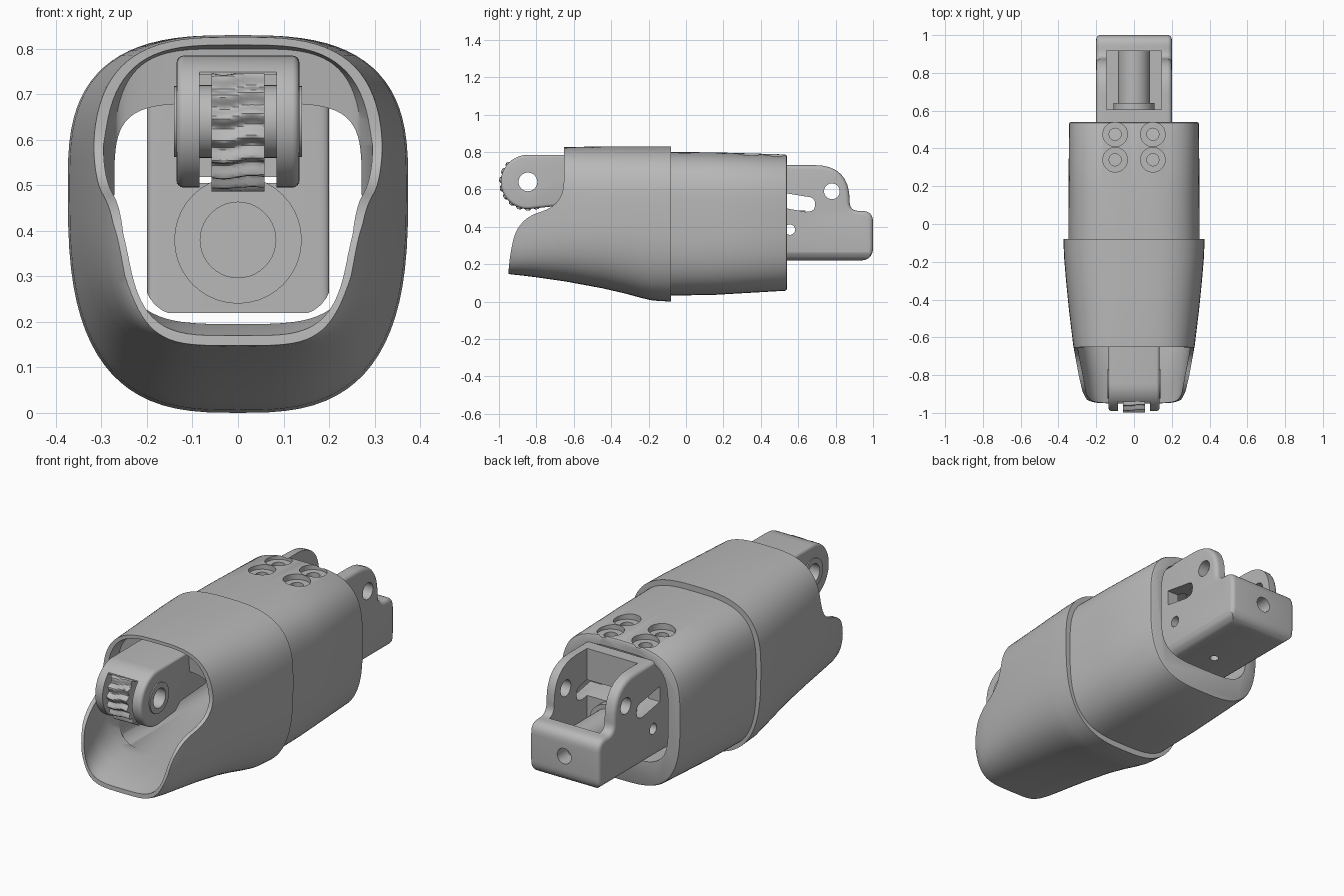
import bpy, bmesh
from math import sin, cos, pi, radians

cube = bpy.data.objects.get("Cube")
if cube:
    bpy.data.objects.remove(cube, do_unlink=True)

TONE = (0.48, 0.48, 0.48, 1)
grey = bpy.data.materials.new("plain grey")
grey.use_nodes = True
grey.diffuse_color = TONE
grey.node_tree.nodes["Principled BSDF"].inputs["Base Color"].default_value = TONE


def skin(name, rings):
    """Join rings of points and cap the ends."""
    bm = bmesh.new()
    vs = [[bm.verts.new(p) for p in r] for r in rings]
    n = len(vs[0])
    for a, b in zip(vs, vs[1:]):
        for i in range(n):
            j = (i + 1) % n
            bm.faces.new((a[i], a[j], b[j], b[i]))
    bm.faces.new(vs[0])
    bm.faces.new(vs[-1])
    bmesh.ops.recalc_face_normals(bm, faces=bm.faces)
    me = bpy.data.meshes.new(name)
    bm.to_mesh(me)
    bm.free()
    me.materials.append(grey)
    ob = bpy.data.objects.new(name, me)
    bpy.context.collection.objects.link(ob)
    return ob


def place(axis, a, b, t):
    """Point from two profile coordinates plus a distance along an axis."""
    return {"x": (t, a, b), "y": (a, t, b), "z": (a, b, t)}[axis]


def prism(name, axis, pts, t0, t1):
    return skin(name, [[place(axis, a, b, t) for a, b in pts] for t in (t0, t1)])


def inset(pts, d):
    """Move a counter-clockwise profile inwards along its corner normals."""
    out = []
    for i, (a, b) in enumerate(pts):
        (pa, pb), (na, nb) = pts[i - 1], pts[(i + 1) % len(pts)]
        ta, tb = na - pa, nb - pb
        length = (ta * ta + tb * tb) ** 0.5
        out.append((a - tb / length * d, b + ta / length * d))
    return out


def soft_plate(name, pts, half, r):
    """Prism across x with rounded edges on both sides."""
    turns = [i * pi / 8 for i in range(5)]
    steps = [(half - r + r * sin(t), r - r * cos(t)) for t in turns]
    rows = [(-x, d) for x, d in reversed(steps)] + steps
    return skin(name, [[(x, a, b) for a, b in inset(pts, d)] for x, d in rows])


def rod(name, axis, a, b, r, t0, t1, n=40):
    turns = [2 * pi * i / n for i in range(n)]
    return prism(name, axis, [(a + r * cos(t), b + r * sin(t)) for t in turns], t0, t1)


def box(name, x, y, z):
    return prism(name, "x", [(y[0], z[0]), (y[1], z[0]), (y[1], z[1]), (y[0], z[1])], *x)


def rounded(corners, steps=6):
    """Polygon from (a, b, radius) corners, each corner softened by a curve."""
    pts = []
    for i, (a, b, r) in enumerate(corners):
        if r == 0:
            pts.append((a, b))
            continue
        ends = []
        for q in (corners[i - 1], corners[(i + 1) % len(corners)]):
            d = ((q[0] - a) ** 2 + (q[1] - b) ** 2) ** 0.5
            ends.append((a + (q[0] - a) * r / d, b + (q[1] - b) * r / d))
        for s in range(steps + 1):
            t = s / steps
            w = ((1 - t) ** 2, 2 * t * (1 - t), t * t)
            pts.append(tuple(w[0] * ends[0][k] + w[1] * (a, b)[k] + w[2] * ends[1][k] for k in (0, 1)))
    return pts


def cut(ob, *cutters, op="DIFFERENCE"):
    bpy.context.view_layer.objects.active = ob
    for c in cutters:
        mod = ob.modifiers.new("cut", "BOOLEAN")
        mod.object, mod.operation, mod.solver = c, op, "EXACT"
        bpy.ops.object.modifier_apply(modifier=mod.name)
        bpy.data.objects.remove(c, do_unlink=True)


def squircle(y, hw, zb, zm, zt, n, count=80):
    ring = []
    for i in range(count):
        c, s = cos(2 * pi * i / count), sin(2 * pi * i / count)
        x = hw * abs(c) ** (2 / n) * (1 if c > 0 else -1)
        h = abs(s) ** (2 / n)
        ring.append((x, y, zm + (zt - zm) * h if s > 0 else zm - (zm - zb) * h))
    return ring


def loft(name, sections):
    return skin(name, [squircle(*s) for s in sections])


def cavity():
    return loft("cavity", [
        (-0.97, .222, .165, .48, .80, 4), (-0.9, .252, .18, .48, .80, 4),
        (-0.8, .27, .195, .48, .80, 3.6), (-0.66, .298, .195, .48, .81, 3.3),
        (-0.6, .275, .195, .45, .80, 4), (-0.59, .272, .195, .45, .68, 5),
        (0.1, .272, .19, .45, .68, 5), (0.3, .275, .19, .45, .735, 4),
        (0.6, .275, .19, .45, .735, 4)])


# Front sleeve with a scooped mouth
sleeve = loft("front_sleeve", [
    (-0.95, .235, .148, .5, .815, 4.2), (-0.93, .255, .145, .5, .818, 4),
    (-0.88, .275, .14, .5, .82, 3.8), (-0.8, .293, .13, .5, .822, 3.5),
    (-0.64, .322, .107, .5, .826, 3.1), (-0.45, .345, .072, .5, .83, 2.9),
    (-0.32, .358, .042, .5, .83, 2.9), (-0.24, .365, .02, .5, .83, 2.9),
    (-0.18, .37, .006, .5, .83, 2.9), (-0.08, .374, 0, .5, .83, 2.9)])
mouth = rounded([(-1.1, .9, 0), (-.65, .9, 0), (-.655, .52, .12), (-.9, .44, .12),
                 (-.952, .2, .12), (-.952, 0, 0), (-1.1, 0, 0)], 10)
cut(sleeve, cavity(), prism("mouth_cutter", "x", mouth, -.6, .6))

# Rear sleeve with four counterbored screw holes
rear = loft("rear_sleeve", [
    (-0.1, .348, .032, .47, .80, 3.2), (0.15, .347, .036, .47, .798, 3.2),
    (0.528, .344, .058, .47, .787, 3.2), (0.536, .341, .061, .47, .784, 3.2),
    (0.54, .334, .068, .47, .777, 3.2)])
cut(rear, cavity())
for x in (-.1, .1):
    for y in (.34, .475):
        cut(rear, rod("bore", "z", x, y, .065, .762, .9), rod("hole", "z", x, y, .032, .6, .9))

# Knuckle lug at the front: a fork hung from the roof of the sleeve
LY, LZ, LR = -.845, .64, .145
arc = [(LY + LR * cos(a), LZ + LR * sin(a)) for a in [pi / 2 + pi * i / 24 for i in range(25)]]
lug = soft_plate("knuckle_fork", arc + [(-.70, .51), (-.66, .545), (-.45, .56), (-.45, .785)], .135, .016)
cut(lug, box("fork_slot", (-.085, .085), (-1.1, -.69), (.4, .742)),
    rod("pin_bore", "x", LY, LZ, .05, -.3, .3),
    box("fork_front", (-.085, .085), (-1.1, -.94), (.4, .9)))

# Toothed wheel with wavy teeth, bored through and trimmed under the bridge
rings = []
for k in range(13):
    x = -.058 + .116 * k / 12
    ring = []
    for i in range(160):
        t = 2 * pi * i / 160
        r = .145 + .009 * sin(19 * t + .8 * sin(x * 50))
        ring.append((x, LY + r * cos(t), LZ + r * sin(t)))
    rings.append(ring)
wheel = skin("toothed_wheel", rings)
cut(wheel, rod("wheel_bore", "x", LY, LZ, .05, -.3, .3),
    box("wheel_trim", (-.2, .2), (-1.1, -.6), (.746, .9)))

# Hub washers between wheel and fork, and collars on the outside
for side in (-1, 1):
    for part, x0, x1, r in (("washer", .055, .09, .08), ("collar", .13, .141, .078)):
        hub = rod(part, "x", LY, LZ, r, side * x0, side * x1)
        cut(hub, rod("hub_bore", "x", LY, LZ, .05, -.3, .3))

# Rear hinge frame
outline = rounded([(.2, .22, 0), (1, .22, .07), (1, .485, .06), (.875, .485, .05),
                   (.875, .73, .19), (.2, .73, 0)], 8)
frame = soft_plate("hinge_frame", outline, .2, .022)
end = rounded([(-.21, .21, .11), (.21, .21, .11), (.21, .9, 0), (-.21, .9, 0)], 8)
cut(frame, prism("frame_end", "y", end, .1, 1.2), op="INTERSECT")
slot = rounded([(.5, .505, 0), (.64, .48, 0), (.69, .485, .032), (.69, .555, .032),
                (.62, .565, 0), (.5, .585, 0)])
cut(frame, box("pocket", (-.145, .145), (.605, .915), (.27, 1)),
    box("front_gap", (-.135, .135), (.1, .54), (.505, 1)),
    prism("side_slot", "x", slot, -.4, .4),
    rod("pin_hole", "x", .78, .59, .042, -.4, .4),
    rod("screw_hole", "x", .555, .385, .028, -.4, .4),
    rod("end_hole", "y", 0, .36, .04, .85, 1.2),
    rod("drain_hole", "z", 0, .62, .022, .1, .4))

# Drive barrel ahead of the frame, and the shaft across its pocket
barrel = rod("drive_barrel", "y", 0, .38, .14, .0, .3)
cut(barrel, rod("barrel_recess", "y", 0, .38, .083, -.1, .02))
rod("drive_shaft", "y", 0, .38, .085, .59, .917)
rod("shaft_flange", "y", 0, .38, .108, .6, .64)

# Smooth shading with sharp edges kept
for ob in bpy.context.scene.objects:
    ob.select_set(ob.type == "MESH" and ob.data.materials.get("plain grey") is not None)
bpy.context.view_layer.objects.active = sleeve
bpy.ops.object.shade_smooth_by_angle(angle=radians(32))
